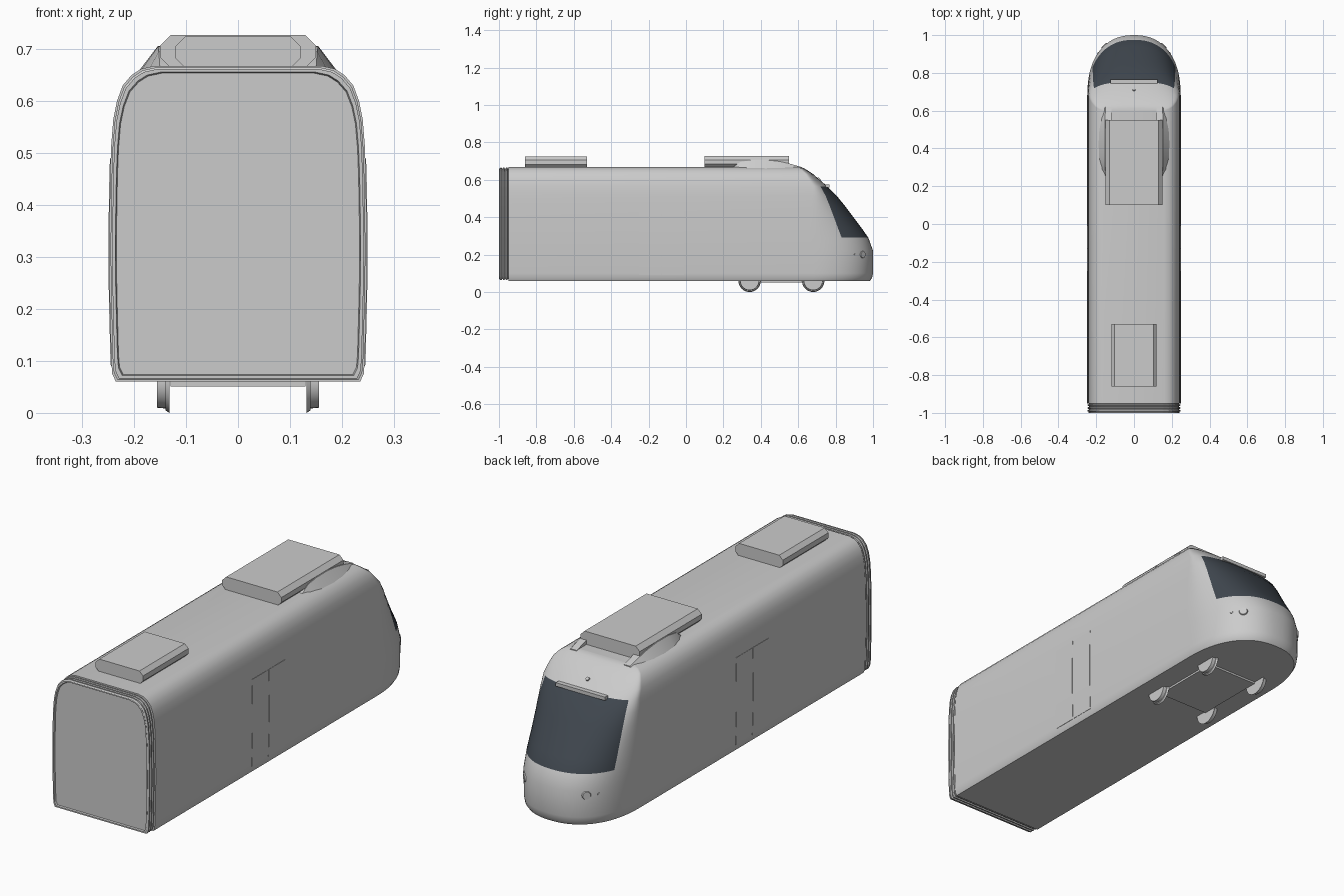
import bpy, bmesh, math
from mathutils import Vector

cube = bpy.data.objects.get("Cube")
if cube:
    bpy.data.objects.remove(cube, do_unlink=True)


def material(name, color):
    m = bpy.data.materials.new(name)
    m.use_nodes = True
    m.diffuse_color = color
    m.node_tree.nodes["Principled BSDF"].inputs["Base Color"].default_value = color
    return m


GREY = material("light grey paint", (0.6, 0.6, 0.6, 1))
GLASS = material("dark slate glass", (0.05, 0.062, 0.077, 1))


def finish(name, bm, mats=(GREY,), smooth=True):
    bmesh.ops.recalc_face_normals(bm, faces=bm.faces)
    me = bpy.data.meshes.new(name)
    bm.to_mesh(me)
    bm.free()
    for m in mats:
        me.materials.append(m)
    ob = bpy.data.objects.new(name, me)
    bpy.context.collection.objects.link(ob)
    if smooth:
        bpy.ops.object.select_all(action='DESELECT')
        ob.select_set(True)
        bpy.context.view_layer.objects.active = ob
        bpy.ops.object.shade_smooth_by_angle(angle=math.radians(32))
    return ob


def loft(bm, rings, cap=True):
    """Skin closed rings of points; returns nested lists of the side faces."""
    vs = [[bm.verts.new(p) for p in r] for r in rings]
    n = len(vs[0])
    sides = [[bm.faces.new((a[i], a[(i + 1) % n], b[(i + 1) % n], b[i]))
              for i in range(n)] for a, b in zip(vs, vs[1:])]
    if cap:
        bm.faces.new(vs[0])
        bm.faces.new(vs[-1])
    return sides


def box(name, lo, hi):
    bm = bmesh.new()
    loft(bm, [[(lo[0], lo[1], z), (hi[0], lo[1], z), (hi[0], hi[1], z), (lo[0], hi[1], z)]
              for z in (lo[2], hi[2])])
    return finish(name, bm, smooth=False)


def cylinder(name, center, axis, radius, tip_radius, depth, seg=32):
    bm = bmesh.new()
    bmesh.ops.create_cone(bm, cap_ends=True, segments=seg, radius1=radius,
                          radius2=tip_radius, depth=depth)
    ob = finish(name, bm)
    ob.location = center
    ob.rotation_euler = Vector(axis).to_track_quat('Z', 'Y').to_euler()
    return ob


# Body levels: height, half width, nose tip y, nose length
LEVELS = [(.06, .235, .985, .32), (.075, .242, .995, .32), (.1, .244, 1, .32),
          (.22, .247, 1, .32), (.29, .248, .975, .315), (.34, .248, .94, .28),
          (.4, .247, .895, .23), (.46, .246, .85, .18), (.515, .244, .805, .13),
          (.565, .24, .755, .08), (.6, .233, .715, .06), (.63, .222, .68, .04),
          (.65, .205, .65, .03), (.662, .187, .63, .02), (.668, .16, .61, .01)]
REAR = -.95
POWER = 2 / 2.3
STEP = 5


def half_width(z):
    for a, b in zip(LEVELS, LEVELS[1:]):
        if z <= b[0]:
            return a[1] + (b[1] - a[1]) * (z - a[0]) / (b[0] - a[0])
    return LEVELS[-1][1]


def level_ring(z, w, tip, length):
    pts = [(w, REAR, z)]
    for d in range(0, 181, STEP):
        c, s = math.cos(math.radians(d)), max(0, math.sin(math.radians(d)))
        x = math.copysign(abs(c) ** POWER, c) * w
        pts.append((x, tip - length + length * s ** POWER, z))
    return pts + [(-w, REAR, z)]


# Body shell with the windscreen as a band of its nose faces
bm = bmesh.new()
sides = loft(bm, [level_ring(*lv) for lv in LEVELS])
for lv, row in zip(LEVELS, sides):
    if .28 < lv[0] < .55:
        for i, f in enumerate(row):
            if 30 < (i - .5) * STEP < 150:
                f.material_index = 1
finish("body_shell", bm, (GREY, GLASS))


# Ribbed gangway at the rear, ending in a shallow recessed panel
def section(y, inset):
    half = [(max(w - inset, 0), y, .365 + (z - .365) * (1 - inset / .3))
            for z, w, *_ in LEVELS]
    return half + [(-x, yy, z) for x, yy, z in reversed(half)]


bm = bmesh.new()
ribs = [(REAR + .002, .009)]
for k in range(3):
    y = REAR - .003 - k * .015
    ribs += [(y, .009), (y - .003, .003), (y - .009, .003), (y - .012, .009)]
ribs += [(-1, .006), (-1, .012), (-.992, .014)]
loft(bm, [section(*r) for r in ribs])
finish("rear_gangway", bm, smooth=False)


# Roof equipment boxes with chamfered long edges
def roof_box(name, w, y0, y1, top, c):
    prof = [(w - c, .664), (w, .664 + c), (w, top - c), (w - c, top)]
    prof += [(-x, z) for x, z in reversed(prof)]
    bm = bmesh.new()
    loft(bm, [[(x, y, z) for x, z in prof] for y in (y0, y1)])
    finish(name, bm, smooth=False)


roof_box("front_roof_unit", .15, .1, .55, .727, .02)
roof_box("rear_roof_unit", .12, -.86, -.53, .724, .018)

# Side fairings beside the front roof unit: y, outer x, top z
FAIRING = [(.25, .155, .667), (.29, .175, .695), (.35, .19, .705), (.43, .193, .706),
           (.5, .19, .698), (.56, .18, .685), (.62, .16, .667)]
for sx, side in ((1, "left"), (-1, "right")):
    bm = bmesh.new()
    loft(bm, [[(sx * .12, y, .65), (sx * x, y, .655),
               (sx * (.15 + (x - .15) * .1), y, z), (sx * .12, y, z)]
              for y, x, z in FAIRING])
    finish(side + "_roof_fairing", bm)

    # Door leaves following the curved wall
    for k, y0 in enumerate((-.25, -.129)):
        bm = bmesh.new()
        rings = []
        for z in (.09, .1, .22, .29, .34, .4, .46, .49):
            w = half_width(z)
            rings.append([(sx * x, y, z) for x, y in
                          ((w - .004, y0), (w + .0015, y0),
                           (w + .0015, y0 + .118), (w - .004, y0 + .118))])
        loft(bm, rings)
        finish(f"{side}_door_leaf_{k + 1}", bm)

    # Headlamp and small marker lamp on the nose corner
    cylinder(side + "_headlamp", (sx * .157, .945, .2), (sx, 1, 0), .021, .017, .008, 24)
    cylinder(side + "_marker_lamp", (sx * .19, .903, .2), (sx, .8, 0), .007, .006, .008, 12)

    # Wheels with an inner flange
    for y, end in ((.34, "rear"), (.68, "front")):
        cylinder(f"{side}_{end}_wheel", (sx * .145, y, .06), (sx, 0, 0), .052, .05, .022)
        cylinder(f"{side}_{end}_flange", (sx * .136, y, .06), (sx, 0, 0), .06, .055, .008)

# Bogie plate, destination sign and top lamp
box("bogie_plate", (-.13, .34, .051), (.13, .68, .064))
box("destination_sign", (-.125, .745, .558), (.125, .766, .574))
cylinder("top_lamp", (0, .712, .604), (0, .7, .8), .01, .008, .008, 16)
